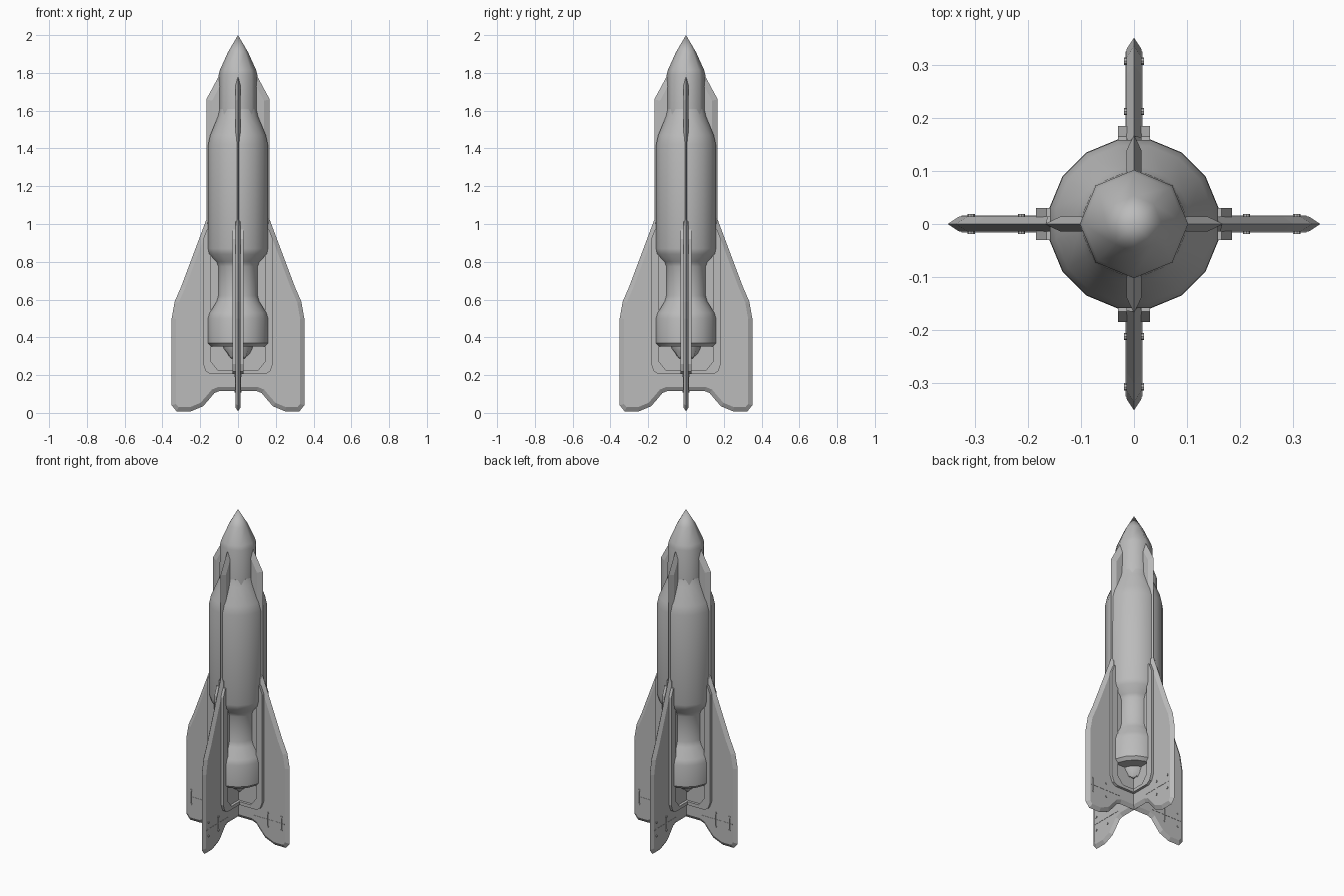
import bpy, bmesh, math
from mathutils import Vector, Matrix

if "Cube" in bpy.data.objects:
    bpy.data.objects.remove(bpy.data.objects["Cube"])

grey = bpy.data.materials.new("hull grey")
grey.diffuse_color = (0.5, 0.5, 0.5, 1)
grey.use_nodes = True
grey.node_tree.nodes["Principled BSDF"].inputs["Base Color"].default_value = grey.diffuse_color


def finish(name, bm, smooth=None):
    bmesh.ops.recalc_face_normals(bm, faces=bm.faces)
    mesh = bpy.data.meshes.new(name)
    bm.to_mesh(mesh)
    bm.free()
    obj = bpy.data.objects.new(name, mesh)
    bpy.context.collection.objects.link(obj)
    mesh.materials.append(grey)
    if smooth:
        bpy.ops.object.select_all(action='DESELECT')
        obj.select_set(True)
        bpy.context.view_layer.objects.active = obj
        bpy.ops.object.shade_smooth_by_angle(angle=math.radians(smooth))
    return obj


def lathe(name, profile, sides, phase, smooth, jag=None):
    """Revolve (radius, z) points; jag = (ring indices, lift) makes a toothed rim."""
    bm = bmesh.new()
    rings = []
    for k, (r, z) in enumerate(profile):
        if r == 0:
            rings.append([bm.verts.new((0, 0, z))] * sides)
            continue
        ring = []
        for i in range(sides):
            a = phase + math.tau * i / sides
            lift = jag[1] if jag and k in jag[0] and i % 2 else 0
            ring.append(bm.verts.new((r * math.cos(a), r * math.sin(a), z + lift)))
        rings.append(ring)
    for a, b in zip(rings, rings[1:]):
        for i in range(sides):
            j = (i + 1) % sides
            bm.faces.new(list(dict.fromkeys((a[i], a[j], b[j], b[i]))))
    return finish(name, bm, smooth)


def mirrored(half):
    """Half outline (bottom centre to top centre) -> closed outline."""
    return half + [(-x, z) for x, z in reversed(half) if x > 0]


def offset(pts, d):
    """Mitred inward offset of a counter-clockwise outline."""
    out = []
    n = len(pts)
    for i in range(n):
        p, q, r = (Vector(pts[(i + k) % n]) for k in (-1, 0, 1))
        a, b = (q - p).normalized(), (r - q).normalized()
        na, nb = Vector((-a.y, a.x)), Vector((-b.y, b.x))
        m = na + nb
        out.append(q + m * (d / max(0.5, 1 + na.dot(nb))))
    return out


def plate(name, outline, thick, bevel, turn):
    """Flat plate in the xz plane; with a bevel its rim tapers to a knife edge."""
    bm = bmesh.new()
    face = offset(outline, bevel) if bevel else outline
    layers = [(face, -thick)] + ([(outline, 0)] if bevel else []) + [(face, thick)]
    rings = [[bm.verts.new((x, y, z)) for x, z in pts] for pts, y in layers]
    bm.faces.new(rings[0])
    bm.faces.new(rings[-1])
    n = len(outline)
    for a, b in zip(rings, rings[1:]):
        for i in range(n):
            j = (i + 1) % n
            bm.faces.new((a[i], a[j], b[j], b[i]))
    bm.transform(Matrix.Rotation(turn, 4, 'Z'))
    return finish(name, bm)


# Fuselage: sixteen-sided tank, narrow waist and engine bell housing
lathe("fuselage", [(0, 1.61), (0.098, 1.61), (0.108, 1.57), (0.15, 1.47), (0.161, 1.42),
                   (0.162, 0.87), (0.155, 0.84), (0.115, 0.80), (0.106, 0.775),
                   (0.106, 0.62), (0.115, 0.59), (0.153, 0.53), (0.162, 0.50),
                   (0.162, 0.37), (0.145, 0.352), (0, 0.352)],
      16, math.pi / 16, 40)

# Nose: eight-sided neck and pointed cone
lathe("nose", [(0.104, 1.58), (0.102, 1.79), (0.096, 1.815), (0.053, 1.91), (0, 2.0)],
      8, 0, 50)

# Exhaust nozzle: tapered, hollow, with a toothed rim
lathe("nozzle", [(0.082, 0.36), (0.078, 0.34), (0.052, 0.288), (0.042, 0.288),
                 (0.05, 0.345), (0, 0.345)], 16, 0, 35, ((2, 3), 0.018))

# Outlines of the fin pairs and the raised rail around the engine opening
lower_fin = mirrored([(0, 0.115), (0.10, 0.115), (0.125, 0.105), (0.15, 0.075),
                      (0.185, 0.035), (0.25, 0.008), (0.325, 0.008), (0.351, 0.04),
                      (0.351, 0.50), (0.335, 0.59), (0.30, 0.67), (0.165, 1.03),
                      (0.142, 1.03), (0.142, 0.27), (0.105, 0.215), (0, 0.215)])
upper_fin = mirrored([(0, 0.95), (0.168, 0.95), (0.168, 1.66), (0.10, 1.785), (0, 1.785)])
rail = mirrored([(0, 0.205), (0.145, 0.205), (0.17, 0.22), (0.185, 0.26), (0.185, 0.92),
                 (0.165, 0.97), (0.142, 0.97), (0.142, 0.27), (0.105, 0.225), (0, 0.225)])


def hinge(name, turn):
    """Flap seam, four bolt pairs and their thin straps across one fin pair."""
    bm = bmesh.new()

    def box(x, z, sx, sy, sz):
        bmesh.ops.create_cube(bm, size=1, matrix=Matrix.Translation((x, 0, z))
                              @ Matrix.Diagonal((sx, sy, sz, 1)))
    for s in (-1, 1):
        box(s * 0.22, 0.157, 0.21, 0.032, 0.005)
        for x in (0.212, 0.307):
            box(s * x, 0.157, 0.003, 0.034, 0.08)
            for z in (0.115, 0.198):
                bmesh.ops.create_cone(bm, cap_ends=True, segments=8, radius1=0.007,
                                      radius2=0.007, depth=0.038,
                                      matrix=Matrix.Translation((s * x, 0, z))
                                      @ Matrix.Rotation(math.pi / 2, 4, 'X'))
    bm.transform(Matrix.Rotation(turn, 4, 'Z'))
    finish(name, bm)


# Two crossed fin pairs
for label, turn in (("side", 0), ("front_back", math.pi / 2)):
    plate(label + "_lower_fins", lower_fin, 0.0145, 0.022, turn)
    plate(label + "_upper_fins", upper_fin, 0.0145, 0.03, turn)
    plate(label + "_engine_rail", rail, 0.03, 0, turn)
    hinge(label + "_flap_hinges", turn)
